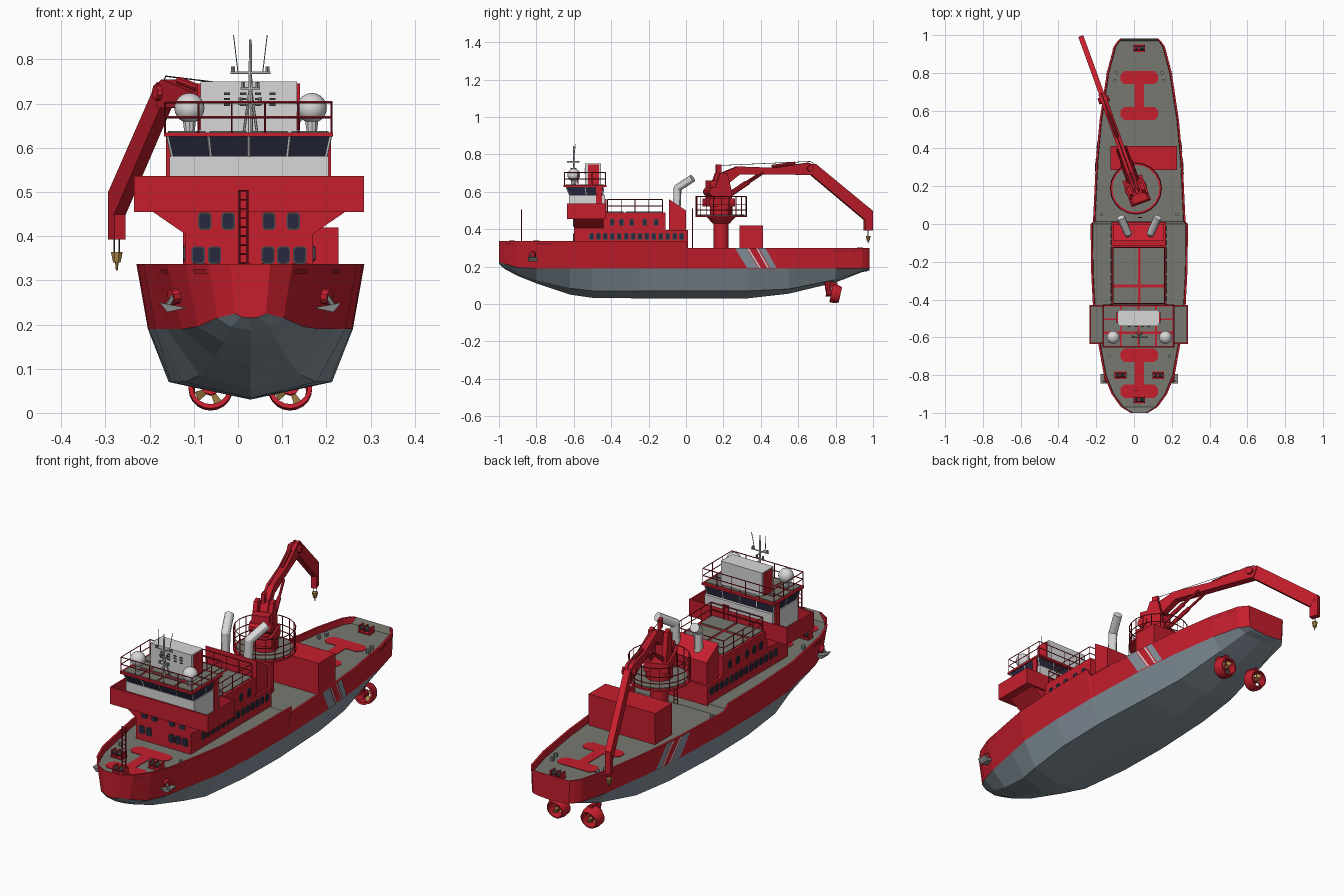
import bpy, bmesh, math
from mathutils import Vector, Matrix

if "Cube" in bpy.data.objects:
    bpy.data.objects.remove(bpy.data.objects["Cube"])

CX = 0.028  # ship centreline

def mat(name, r, g, b):
    m = bpy.data.materials.new(name)
    m.diffuse_color = (r, g, b, 1)
    m.use_nodes = True
    m.node_tree.nodes["Principled BSDF"].inputs["Base Color"].default_value = m.diffuse_color
    return m

RED = mat("red paint", 0.56, 0.013, 0.026)
RAIL = mat("dark red rail", 0.36, 0.01, 0.022)
HULL = mat("slate hull", 0.235, 0.29, 0.335)
DECK = mat("deck grey", 0.19, 0.19, 0.165)
WHITE = mat("off white", 0.68, 0.68, 0.68)
NAVY = mat("navy glass", 0.022, 0.022, 0.05)
DARK = mat("dark grey metal", 0.06, 0.065, 0.07)
MID = mat("mid grey metal", 0.24, 0.25, 0.25)
BRASS = mat("brass", 0.45, 0.27, 0.07)

def finish(name, bm, *mats, smooth=False, matrix=None):
    if matrix:
        bm.transform(matrix)
    bmesh.ops.recalc_face_normals(bm, faces=bm.faces)
    me = bpy.data.meshes.new(name)
    bm.to_mesh(me)
    bm.free()
    for m in mats:
        me.materials.append(m)
    ob = bpy.data.objects.new(name, me)
    bpy.context.collection.objects.link(ob)
    if smooth:
        bpy.ops.object.select_all(action='DESELECT')
        ob.select_set(True)
        bpy.context.view_layer.objects.active = ob
        bpy.ops.object.shade_smooth_by_angle()

def prism(bm, pts, d, mi=0):
    """Extrude a polygon of 3D points along vector d."""
    a = [bm.verts.new(p) for p in pts]
    b = [bm.verts.new(Vector(p) + Vector(d)) for p in pts]
    n = len(a)
    fs = [bm.faces.new(a), bm.faces.new(b[::-1])]
    fs += [bm.faces.new((a[i], b[i], b[(i + 1) % n], a[(i + 1) % n])) for i in range(n)]
    for f in fs:
        f.material_index = mi

def box(bm, x0, x1, y0, y1, z0, z1, mi=0):
    prism(bm, rect(x0, x1, y0, y1, z0), (0, 0, z1 - z0), mi)

def side_prism(bm, yz, x0, x1, mi=0):
    prism(bm, [(x0, y, z) for y, z in yz], (x1 - x0, 0, 0), mi)

def tube(bm, p, q, r, r2=None, n=6, mi=0):
    p, q = Vector(p), Vector(q)
    m = Matrix.Translation((p + q) / 2) @ (q - p).to_track_quat('Z', 'Y').to_matrix().to_4x4()
    res = bmesh.ops.create_cone(bm, cap_ends=True, segments=n, radius1=r, radius2=r if r2 is None else r2,
                                depth=(q - p).length, matrix=m)
    for f in {f for v in res['verts'] for f in v.link_faces}:
        f.material_index = mi

def rail(bm, pts, h, step=0.07, bars=(1, 0.5)):
    """Posts and bars along a closed path."""
    pts = [Vector(p) for p in pts]
    for a, b in zip(pts, pts[1:] + pts[:1]):
        n = max(1, round((b - a).length / step))
        for i in range(n):
            p = a.lerp(b, i / n)
            tube(bm, p, p + Vector((0, 0, h)), 0.0022, n=4)
        for k in bars:
            tube(bm, a + Vector((0, 0, h * k)), b + Vector((0, 0, h * k)), 0.0025, n=4)

def rect(x0, x1, y0, y1, z):
    return [(x0, y0, z), (x1, y0, z), (x1, y1, z), (x0, y1, z)]

# ---- hull: y, top half width, waterline half, waterline z, chine half, chine z, keel z
ST = [(-1.0, .045, .035, .225, .02, .217, .215), (-.97, .095, .075, .215, .045, .195, .187),
      (-.9, .147, .12, .195, .06, .16, .15), (-.8, .187, .155, .19, .08, .125, .11),
      (-.62, .22, .19, .19, .115, .085, .05), (-.5, .242, .215, .19, .15, .07, .033),
      (-.25, .255, .23, .19, .18, .07, .03), (0, .258, .232, .19, .185, .07, .03),
      (.012, .245, .231, .19, .185, .07, .03), (.33, .23, .22, .19, .17, .07, .03),
      (.55, .21, .20, .19, .15, .08, .055), (.8, .172, .165, .19, .12, .13, .115),
      (.94, .135, .13, .19, .09, .175, .17), (.968, .115, .11, .19, .08, .18, .175),
      (.982, .10, .095, .19, .07, .185, .18)]

def top_z(y):
    return .337 if y < .006 else .30

bm = bmesh.new()
rings = []
for i, (y, t, w, wz, c, cz, kz) in enumerate(ST):
    tz = top_z(y)
    dz = tz if i in (0, len(ST) - 1) else tz - .03
    half = [(c, cz), (w, wz), (t, tz), (t - .01, tz), (t - .012, dz)]
    loop = [(0, kz)] + half + [(0, dz)] + [(-a, z) for a, z in half[::-1]]
    rings.append([bm.verts.new((CX + a, y, z)) for a, z in loop])
rows = [0, 0, 1, 1, 1, 2, 2, 1, 1, 1, 0, 0]
for a, b in zip(rings, rings[1:]):
    for j in range(12):
        k = (j + 1) % 12
        bm.faces.new((a[j], a[k], b[k], b[j])).material_index = rows[j]
for r in (rings[0], rings[-1]):
    bm.faces.new(r).material_index = 1
finish("hull", bm, HULL, RED, DECK)

def hull_x(y, z):
    for a, b in zip(ST, ST[1:]):
        if a[0] <= y <= b[0]:
            f = (y - a[0]) / (b[0] - a[0])
            t, w, wz = (a[i] + (b[i] - a[i]) * f for i in (1, 2, 3))
            return w + (t - w) * (z - wz) / (top_z(y) - wz) + .003

def hull_plates(name, m, specs):
    """Thin painted strips on both hull sides: y0, y1, z0, z1, slant."""
    bm = bmesh.new()
    for s in (-1, 1):
        for y0, y1, z0, z1, sl in specs:
            for i in range(4):
                ya, yb = (y0 + (y1 - y0) * k / 4 for k in (i, i + 1))
                q = [(ya, z1), (yb, z1), (yb + sl, z0), (ya + sl, z0)]
                bm.faces.new([bm.verts.new((CX + s * hull_x(y, z), y, z)) for y, z in q])
    finish(name, bm, m)

hull_plates("hull_stripes", HULL, [(.262, .322, .192, .298, .065), (.39, .425, .192, .298, .06)])
hull_plates("hull_pinstripes", WHITE, [(.326, .336, .192, .298, .065), (.375, .384, .192, .298, .06)])
hull_plates("bulwark_slots", RAIL, [(-.965, -.925, .316, .325, 0), (-.8, -.72, .316, .325, 0),
                                    (.78, .86, .28, .288, 0), (.88, .93, .28, .288, 0)])

# ---- painted deck markings
bm = bmesh.new()
for ya, yb, z in ((.55, .81, .2725), (-.92, -.66, .3095)):
    for y0, y1 in ((ya, ya + .07), (yb - .07, yb)):
        w, c = .1, .02
        prism(bm, [(CX - w + c, y0, z), (CX + w - c, y0, z), (CX + w, y0 + c, z), (CX + w, y1 - c, z),
                   (CX + w - c, y1, z), (CX - w + c, y1, z), (CX - w, y1 - c, z), (CX - w, y0 + c, z)], (0, 0, -.003))
    box(bm, CX - .025, CX + .025, ya + .06, yb - .06, z - .003, z)
finish("deck_markings", bm, RED)

# ---- deckhouse, wing brackets, cargo box
X0, X1 = -.12, .17
bm = bmesh.new()
box(bm, X0, X1, -.6, .01, .30, .395)
box(bm, X0, X1, -.6, -.11, .395, .49)
side_prism(bm, [(-.09, .39), (-.09, .56), (0, .5), (0, .39)], X0 + .01, X1 - .01)
for xa, xb in ((X0, -.2), (X1, .25)):
    prism(bm, [(xa, -.6, .405), (xa, -.6, .46), (xb, -.6, .46)], (0, .16, 0))
finish("deckhouse", bm, RED)
bm = bmesh.new()
box(bm, -.125, .227, .285, .413, .265, .42)
finish("cargo_box", bm, RED)
bm = bmesh.new()
for xa, xb in ((X0 + .012, CX - .006), (CX + .006, X1 - .012)):
    for ya, yb in ((-.425, -.335), (-.32, -.125)):
        box(bm, xa, xb, ya, yb, .488, .494)
finish("house_roof_panels", bm, DECK)

# ---- windows with dark frames
bm = bmesh.new()
def window(c, u, nrm, w=.024, h=.034):
    c, u, nrm, v = Vector(c), Vector(u), Vector(nrm), Vector((0, 0, 1))
    for g, d, mi in ((.003, .003, 1), (0, .005, 0)):
        a, b = w / 2 + g, h / 2 + g
        k = .35 * a
        pts = [(a - k, b), (a, b - k), (a, k - b), (a - k, -b), (k - a, -b), (-a, k - b), (-a, b - k), (k - a, b)]
        prism(bm, [c + u * p + v * q for p, q in pts], nrm * d, mi)
for x in (-.09, -.053, .068, .103, .14):
    window((x, -.6, .357), (1, 0, 0), (0, -1, 0))
for x in (-.075, -.022, .07, .125):
    window((x, -.6, .434), (1, 0, 0), (0, -1, 0))
for x, s in ((X0, -1), (X1, 1)):
    for i in range(14):
        window((x, -.505 + i * .037, .361), (0, 1, 0), (s, 0, 0), .019, .03)
    for y in (-.545, -.5, -.455, -.395, -.345, -.29, -.22, -.16):
        window((x, y, .436), (0, 1, 0), (s, 0, 0), .019, .03)
finish("windows", bm, NAVY, DARK)

# ---- bridge deck with open wings
bm = bmesh.new()
BX0, BX1, BY0, BY1 = -.235, .285, -.635, -.43
box(bm, BX0, BX1, BY0, BY1, .455, .475)
box(bm, BX0, BX1, BY0, BY0 + .008, .475, .536)
box(bm, BX0, BX1, BY1 - .008, BY1, .475, .536)
for x in (BX0, BX1 - .008):
    box(bm, x, x + .008, BY0, BY1, .475, .536)
box(bm, BX0 + .008, BX1 - .008, BY0 + .008, BY1 - .008, .475, .479, 1)
finish("bridge_deck", bm, RED, DECK)
bm = bmesh.new()
box(bm, -.155, .205, -.625, -.432, .478, .58)
box(bm, -.13, .18, -.6, -.445, .58, .628)
for x in (-.163, .199):  # side doors
    box(bm, x, x + .012, -.48, -.45, .48, .625, 1)
finish("bridge_house", bm, WHITE, RED)
bm = bmesh.new()
lo, hi = rect(-.15, .2, -.622, -.445, .58), rect(-.16, .21, -.64, -.44, .626)
vl, vh = [bm.verts.new(p) for p in lo], [bm.verts.new(p) for p in hi]
for i in range(4):
    bm.faces.new((vl[i], vl[(i + 1) % 4], vh[(i + 1) % 4], vh[i]))
finish("bridge_windows", bm, NAVY)
bm = bmesh.new()
for i in range(4):
    a, b, c, d = (Vector(p) for p in (lo[i], lo[(i + 1) % 4], hi[i], hi[(i + 1) % 4]))
    n = 4 if i % 2 == 0 else 2
    for k in range(n):
        tube(bm, a.lerp(b, k / n), c.lerp(d, k / n), .003, n=4)
finish("window_mullions", bm, WHITE)
bm = bmesh.new()
box(bm, -.168, .215, -.655, -.425, .625, .635)
box(bm, .075, .105, -.432, -.426, .48, .56)
finish("bridge_roof", bm, RED)
bm = bmesh.new()
for i in range(4):
    for y in (-.645, -.57, -.5):
        box(bm, -.158 + i * .093, -.074 + i * .093, y, y + .062, .633, .638)
finish("bridge_roof_panels", bm, DECK)

# ---- roof cabin with red end plates and front louvres
bm = bmesh.new()
box(bm, -.085, .133, -.54, -.455, .633, .75)
for x in (-.092, .131):
    box(bm, x, x + .009, -.525, -.465, .64, .745, 1)
for x in (-.025, .012, .045, .078):
    for z in (.695, .708, .72):
        box(bm, x - .007, x + .007, -.544, -.54, z, z + .005, 2)
finish("roof_cabin", bm, WHITE, RED, DARK)

# ---- satellite domes and mast
bm = bmesh.new()
for x in (-.11, .167):
    bmesh.ops.create_uvsphere(bm, u_segments=20, v_segments=12, radius=.034, matrix=Matrix.Translation((x, -.6, .69)))
    tube(bm, (x, -.6, .633), (x, -.6, .665), .012, .016, 10)
finish("satellite_domes", bm, WHITE, smooth=True)
bm = bmesh.new()
tube(bm, (CX, -.6, .63), (CX, -.6, .845), .006, .003, 8)
for z, w in ((.77, .045), (.735, .022), (.70, .028)):
    tube(bm, (CX - w, -.6, z), (CX + w, -.6, z), .003)
    tube(bm, (CX, -.6 - w * .8, z - .01), (CX, -.6 + w * .7, z - .01), .003)
    for s in (-1, 1):
        tube(bm, (CX + s * (w - .006), -.6, z), (CX + s * (w - .006), -.6, z + .014), .005, mi=1)
for s in (-1, 1):
    tube(bm, (CX + s * .028, -.6, .77), (CX + s * .038, -.59, .855), .0015, n=4, mi=1)
    tube(bm, (CX + s * .015, -.575, .635), (CX, -.6, .74), .003)
finish("radar_mast", bm, WHITE, MID)

# ---- exhaust pipes
bm = bmesh.new()
for s in (-1, 1):
    a, b, c = (CX + s * .06, -.05, .5), (CX + s * .062, -.045, .62), (CX + s * .098, .035, .672)
    tube(bm, a, b, .021, n=12)
    tube(bm, b, c, .021, n=12)
    bmesh.ops.create_uvsphere(bm, u_segments=12, v_segments=8, radius=.021, matrix=Matrix.Translation(b))
finish("exhaust_pipes", bm, WHITE, smooth=True)

# ---- railings, bow lattice mast, ladder
bm = bmesh.new()
rail(bm, rect(-.165, .212, -.65, -.43, .635), .068)
rail(bm, rect(X0 + .008, X1 - .008, -.42, -.125, .49), .068)
PED = Vector((.01, .188, 0))
rail(bm, [PED + Vector((.135 * math.cos(t * math.tau / 20), .135 * math.sin(t * math.tau / 20), .47)) for t in range(20)],
     .105, bars=(1, .6, .3))
for x, y, z0, z1 in ((.012, -.88, .3, .505), (.03, .035, .28, .51)):
    for s in (-.009, .009):
        tube(bm, (x + s, y, z0), (x + s, y, z1), .003, n=4)
    for i in range(10):
        z = z0 + (z1 - z0) * (i + .9) / 10
        tube(bm, (x - .009, y, z), (x + .009, y, z), .002, n=4)
finish("railings_and_ladders", bm, RAIL)

# ---- crane pedestal and gallery
bm = bmesh.new()
def ped(z0, z1, r, r2=None, mi=0):
    tube(bm, PED + Vector((0, 0, z0)), PED + Vector((0, 0, z1)), r, r2, 20, mi)
ped(.265, .43, .04)
ped(.43, .468, .045, .08)
ped(.466, .474, .138)
ped(.474, .478, .125, mi=1)
ped(.476, .53, .06)
finish("crane_pedestal", bm, RED, DECK, smooth=True)

# ---- crane upper works, built along local y then slewed
SLEW = Matrix.Translation(PED) @ Matrix.Rotation(.347, 4, 'Z')
bm = bmesh.new()
for x in (-.045, .025):
    side_prism(bm, [(-.06, .52), (.045, .52), (.045, .6), (.02, .7), (-.02, .7), (-.05, .62)], x, x + .02)
box(bm, -.055, .055, -.085, .06, .52, .565)
box(bm, -.04, .04, -.075, -.03, .565, .66)
side_prism(bm, [(-.02, .655), (0, .70), (.09, .735), (.3, .728), (.49, .755), (.535, .74), (.52, .69), (.3, .692),
                (.1, .692), (.03, .64)], -.018, .018)
side_prism(bm, [(.475, .72), (.49, .75), (.535, .748), (.855, .5), (.82, .445), (.51, .69)], -.014, .014)
box(bm, -.013, .013, .815, .858, .392, .5)
for x in (-.024, .024):
    tube(bm, (x, .04, .58), (x, .15, .65), .01, n=8)
    tube(bm, (x, .15, .65), (x, .23, .70), .006, n=8)
tube(bm, (0, .29, .735), (0, .42, .752), .009, n=8)
tube(bm, (-.03, .5, .725), (.03, .5, .725), .018, n=10)
tube(bm, (-.05, -.06, .60), (.05, -.06, .60), .025, n=10)
tube(bm, (0, -.02, .74), (0, .51, .762), .0015, n=4, mi=1)
tube(bm, (0, .51, .762), (0, .85, .5), .0015, n=4, mi=1)
box(bm, -.008, .008, -.03, 0, .70, .745)
finish("crane_boom", bm, RED, DARK, matrix=SLEW)
bm = bmesh.new()
for s in (-.006, .006):
    tube(bm, (s, .836, .395), (s, .836, .355), .0015, n=4, mi=1)
tube(bm, (0, .836, .364), (0, .836, .34), .014, .009, 8)
tube(bm, (0, .836, .34), (0, .836, .322), .004, .002)
finish("crane_hook", bm, BRASS, DARK, matrix=SLEW)

# ---- stern thrusters
bm = bmesh.new()
for x in (CX - .09, CX + .09):
    T = Matrix.Translation((x, .8, .054)) @ Matrix.Rotation(math.radians(-12), 4, 'X')
    prof = [(.05, -.024), (.05, .0), (.042, .026), (.036, .026), (.04, -.024)]
    rg = [[bm.verts.new(T @ Vector((r * math.cos(a), h, r * math.sin(a)))) for r, h in prof]
          for a in (k * math.tau / 20 for k in range(20))]
    for i in range(20):
        for j in range(5):
            bm.faces.new((rg[i][j], rg[i][j - 1], rg[i - 1][j - 1], rg[i - 1][j]))
    tube(bm, T @ Vector((0, -.05, 0)), T @ Vector((0, .008, 0)), .024, .014, 10)
    tube(bm, (x, .765, .05), (x, .755, .15), .015, .022, 10)
    box(bm, x - .008, x + .008, .765, .81, .088, .115)
    for k in range(4):
        a = k * math.tau / 4 + .5
        d, e = Vector((math.cos(a), 0, math.sin(a))), Vector((-math.sin(a) * .01, .008, math.cos(a) * .01))
        prism(bm, [T @ (d * .01 - e * .5), T @ (d * .036 - e), T @ (d * .036 + e), T @ (d * .01 + e * .5)], (0, .003, 0), 1)
    tube(bm, T @ Vector((0, .006, 0)), T @ Vector((0, .024, 0)), .011, .004, 8, 1)
finish("stern_thrusters", bm, RED, BRASS, smooth=True)

# ---- anchors, winches, bollards
bm = bmesh.new()
for s in (-1, 1):
    x = CX + s * .168
    tube(bm, (x - s * .02, -.81, .268), (x + s * .012, -.825, .262), .018, n=10, mi=1)
    tube(bm, (x + s * .005, -.83, .265), (x + s * .022, -.83, .238), .006)
    prism(bm, [(x - s * .025, -.845, .238), (x + s * .02, -.845, .228), (x + s * .038, -.845, .25), (x + s * .015, -.845, .245)],
          (0, .05, 0))
    for y, z, w in ((.8, .27, .12), (.76, .27, .13), (.05, .27, .2), (-.7, .307, .16)):
        tube(bm, (CX + s * w, y, z), (CX + s * w, y, z + .018), .009, n=8)
for x, y, z in ((CX, .93, .27), (CX - .1, -.8, .307), (CX + .1, -.8, .307), (CX, -.93, .307)):
    box(bm, x - .03, x + .03, y - .02, y + .02, z - .002, z + .006, 1)
    tube(bm, (x - .026, y, z + .018), (x + .026, y, z + .018), .012, n=10, mi=2)
    for d in (-.03, -.006, .024):
        box(bm, x + d, x + d + .007, y - .017, y + .017, z, z + .032, 1)
finish("anchors_and_winches", bm, MID, RED, DARK)
